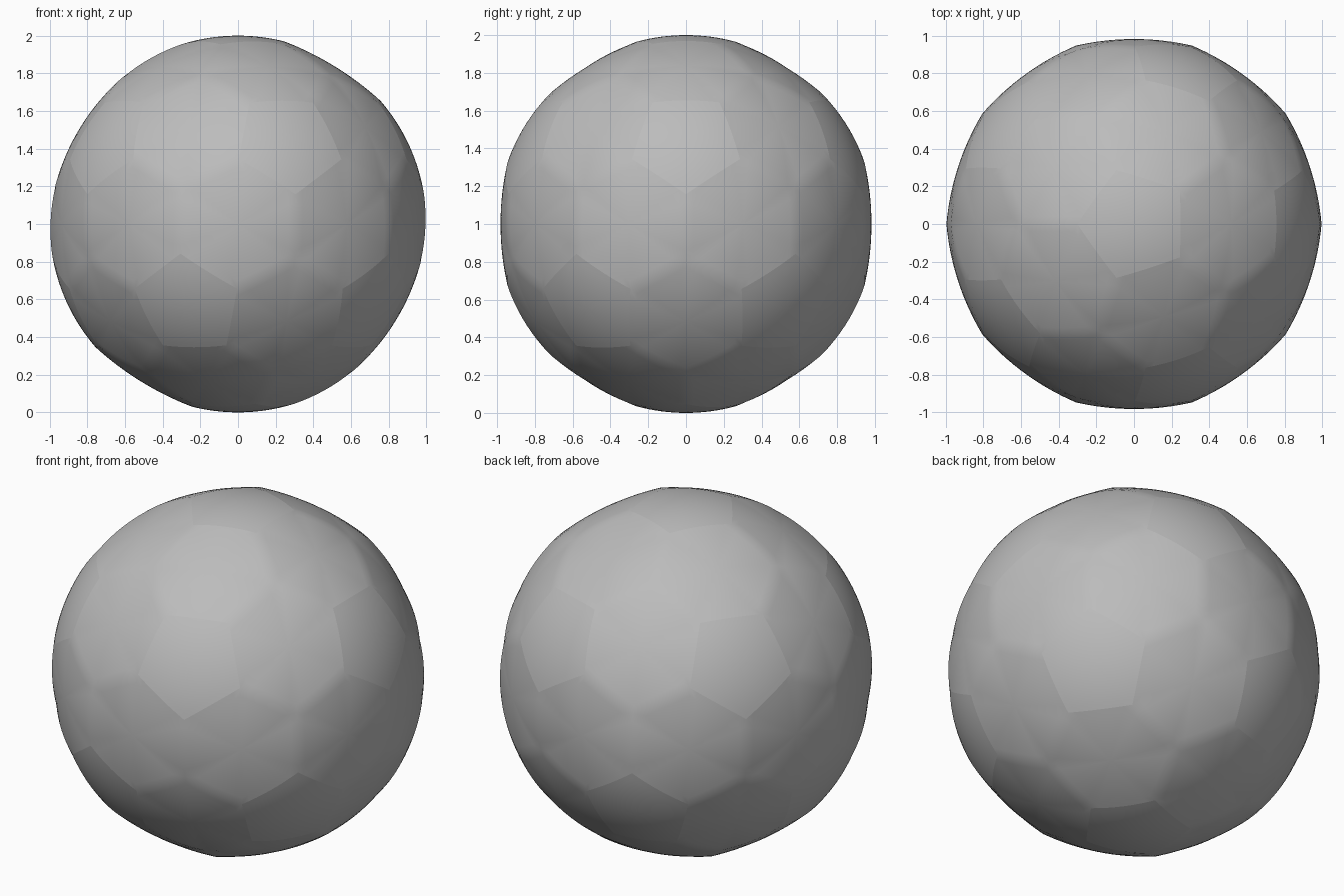
import bpy, bmesh, math
from itertools import combinations
from mathutils import Vector

cube = bpy.data.objects.get("Cube")
if cube:
    bpy.data.objects.remove(cube)

STEPS = 8
CORNER_ANGLE = math.radians(17.5)
CENTRE = Vector((0, 0, 1))

grey = bpy.data.materials.new("ball_grey")
grey.use_nodes = True
grey.diffuse_color = (0.5, 0.5, 0.5, 1)
grey.node_tree.nodes["Principled BSDF"].inputs["Base Color"].default_value = (0.5, 0.5, 0.5, 1)

# Twelve pentagon centres: two poles and two staggered rings
hubs = [Vector((0, 0, 1)), Vector((0, 0, -1))]
for sign, turn in ((1, 0), (-1, 36)):
    for i in range(5):
        a = math.radians(turn + 72 * i)
        hubs.append(Vector((2 * math.cos(a), 2 * math.sin(a), sign)).normalized())


def near(i, j):
    return hubs[i].dot(hubs[j]) > 0.4


# Twenty seam junctions, each midway between three pentagons
junctions = {}
for trio in combinations(range(12), 3):
    if all(near(i, j) for i, j in combinations(trio, 2)):
        junctions[trio] = sum((hubs[i] for i in trio), Vector()).normalized() * 0.99


def corner(hub, junction):
    """Pentagon corner, on the arc from a hub towards a junction."""
    side = (junction - hub * junction.dot(hub)).normalized()
    return hub * math.cos(CORNER_ANGLE) + side * math.sin(CORNER_ANGLE)


def add_panel(bm, middle, rim):
    """Curved panel fanned from its middle out to the rim corners."""
    def point(a, b, s, t):
        edge = a.lerp(b, s).normalized()
        edge_r = a.length + (b.length - a.length) * s
        mid_r = middle.length
        radius = mid_r + (edge_r - mid_r) * t * t
        return middle.normalized().lerp(edge, t).normalized() * radius + CENTRE

    for a, b in zip(rim, rim[1:] + rim[:1]):
        grid = [[bm.verts.new(point(a, b, s / STEPS, t / STEPS))
                 for s in range(STEPS + 1)] for t in range(STEPS + 1)]
        for t in range(STEPS):
            for s in range(STEPS):
                bm.faces.new((grid[t][s], grid[t + 1][s], grid[t + 1][s + 1], grid[t][s + 1]))


def finish(bm, name):
    bmesh.ops.remove_doubles(bm, verts=bm.verts, dist=0.0005)
    bmesh.ops.recalc_face_normals(bm, faces=bm.faces)
    for f in bm.faces:
        f.smooth = True
        if f.normal.dot(f.calc_center_median() - CENTRE) < 0:
            f.normal_flip()
    mesh = bpy.data.meshes.new(name)
    bm.to_mesh(mesh)
    bm.free()
    mesh.materials.append(grey)
    bpy.context.collection.objects.link(bpy.data.objects.new(name, mesh))


# Pentagon panels
bm = bmesh.new()
for i, hub in enumerate(hubs):
    u = hub.orthogonal().normalized()
    v = hub.cross(u)
    around = [j for trio, j in junctions.items() if i in trio]
    around.sort(key=lambda j: math.atan2(j.dot(v), j.dot(u)))
    add_panel(bm, hub, [corner(hub, j) for j in around])
finish(bm, "pentagon_panels")

# Hexagon panels, one between each neighbouring pair of pentagons
bm = bmesh.new()
for i, k in combinations(range(12), 2):
    if near(i, k):
        p, q = hubs[i], hubs[k]
        d, e = [j for trio, j in junctions.items() if i in trio and k in trio]
        rim = [corner(p, d), d, corner(q, d), corner(q, e), e, corner(p, e)]
        add_panel(bm, (p + q).normalized() * 0.982, rim)
finish(bm, "hexagon_panels")
